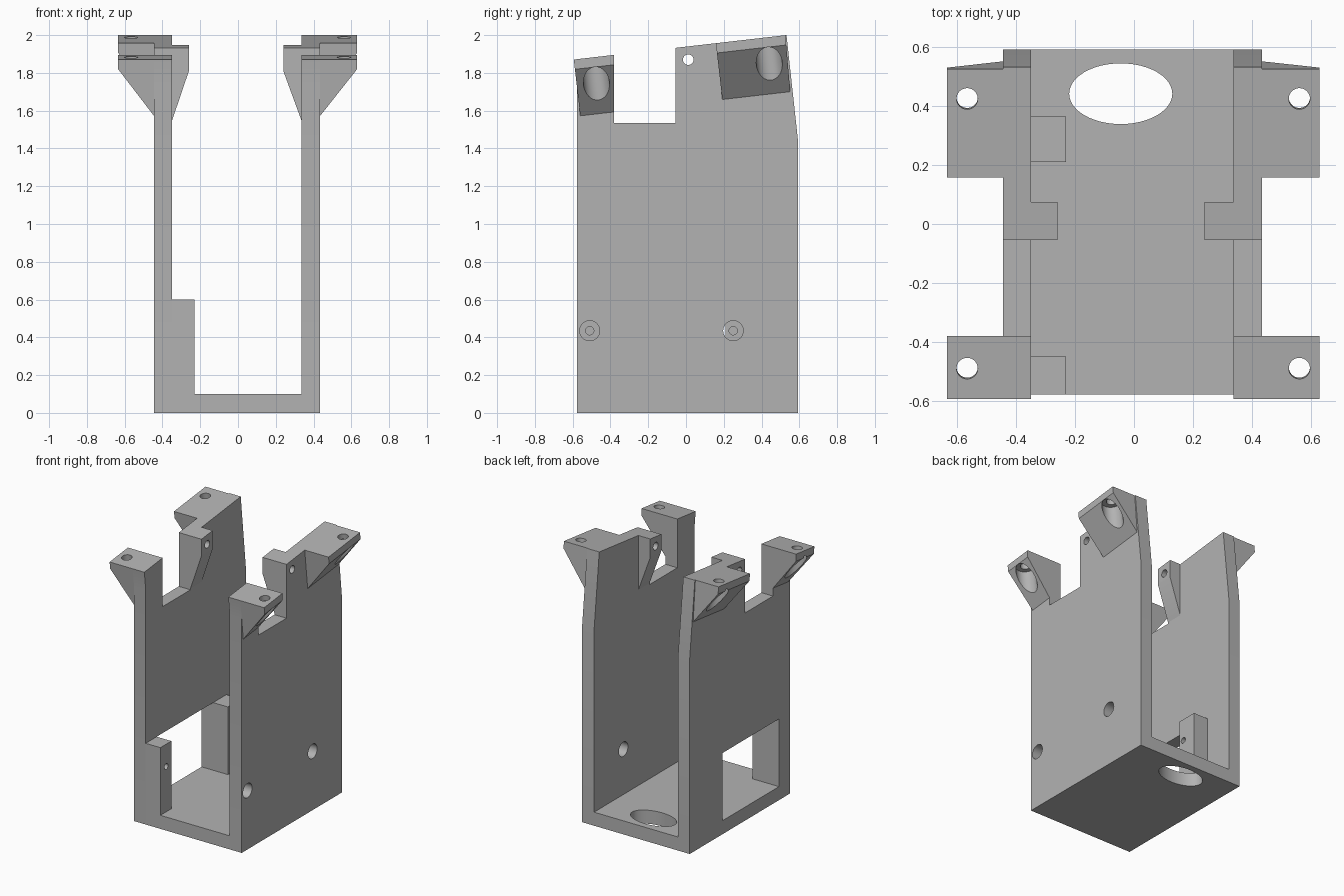
import bpy, bmesh, math
from mathutils import Vector, Matrix

if "Cube" in bpy.data.objects:
    bpy.data.objects.remove(bpy.data.objects["Cube"])

SLOPE = 0.115                      # lean of the upper mounting plane
TILT = math.atan(SLOPE)
DOWN = Vector((0, math.sin(TILT), -math.cos(TILT)))   # into the tilted plane

grey = bpy.data.materials.new("light grey")
grey.diffuse_color = (0.45, 0.45, 0.45, 1)
grey.use_nodes = True
grey.node_tree.nodes["Principled BSDF"].inputs["Base Color"].default_value = grey.diffuse_color


def top(y):
    """Height of the tilted plane."""
    return 1.939 + SLOPE * y


def loft(name, a, b):
    """Solid between two matching outlines."""
    bm = bmesh.new()
    va = [bm.verts.new(p) for p in a]
    vb = [bm.verts.new(p) for p in b]
    n = len(va)
    bm.faces.new(va)
    bm.faces.new(vb[::-1])
    for i in range(n):
        j = (i + 1) % n
        bm.faces.new((va[j], va[i], vb[i], vb[j]))
    bmesh.ops.recalc_face_normals(bm, faces=bm.faces)
    me = bpy.data.meshes.new(name)
    bm.to_mesh(me)
    bm.free()
    ob = bpy.data.objects.new(name, me)
    me.materials.append(grey)
    bpy.context.collection.objects.link(ob)
    return ob


def box(name, x0, x1, y0, y1, z0, z1):
    ring = [(x0, y0), (x1, y0), (x1, y1), (x0, y1)]
    return loft(name, [(x, y, z0) for x, y in ring], [(x, y, z1) for x, y in ring])


def rod(start, end, rx, ry=None):
    """Round cutter running from start to end."""
    start, end = Vector(start), Vector(end)
    q = (end - start).to_track_quat('Z', 'Y')
    ry = ry or rx
    ring = [q @ Vector((rx * math.cos(t), ry * math.sin(t), 0))
            for t in (2 * math.pi * i / 48 for i in range(48))]
    return loft("hole_cutter", [start + p for p in ring], [end + p for p in ring])


def cut(ob, *cutters):
    bpy.context.view_layer.objects.active = ob
    for c in cutters:
        c.hide_render = True
        m = ob.modifiers.new("hole", 'BOOLEAN')
        m.operation, m.solver, m.object = 'DIFFERENCE', 'EXACT', c
        bpy.ops.object.modifier_apply(modifier=m.name)
        bpy.data.objects.remove(c)


# Floor with an oval opening
floor = box("floor", -0.35, 0.337, -0.578, 0.592, 0, 0.1)
hole = rod((0, 0, -0.1), (0, 0, 0.2), 0.175, 0.103)
hole.data.transform(Matrix.Translation((-0.045, 0.442, 0)))
cut(floor, hole)

# Side walls with notched, tilted tops
profile = [(-0.578, 0), (0.592, 0), (0.592, 1.45), (0.532, top(0.532)),
           (-0.055, top(-0.055)), (-0.055, 1.535), (-0.38, 1.535),
           (-0.38, top(-0.38)), (-0.594, top(-0.594)), (-0.578, 1.732)]
SIDES = {"left": (-0.445, -0.35, -0.26, -0.634, -0.566),
         "right": (0.435, 0.337, 0.24, 0.63, 0.561)}

for side, (outer, inner, lug_x, tab_x, bolt_x) in SIDES.items():
    wall = loft(side + "_wall", [(outer, y, z) for y, z in profile],
                [(inner, y, z) for y, z in profile])
    if side == "right":
        # Access holes facing the standoff blocks
        cut(wall, *[rod((0.2, y, 0.435), (0.6, y, 0.435), 0.053) for y in (-0.51, 0.25)])
    else:
        # Rectangular window
        cut(wall, box("window_cutter", -0.6, -0.2, -0.45, 0.21, 0.1, 0.6))

    # Inward lug with a pivot hole running through the wall
    def lug_section(y):
        return [(inner, y, top(y)), (lug_x, y, top(y)), (lug_x, y, 1.81), (inner, y, 1.545)]
    lug = loft(side + "_lug", lug_section(-0.055), lug_section(0.075))
    for part in (wall, lug):
        cut(part, rod((-0.7, 0.012, 1.87), (0.7, 0.012, 1.87), 0.028))

    # Outward mounting tabs with gussets, bolt holes and counterbores
    for place, y0, y1, hole_y in (("front", -0.594, -0.38, -0.49),
                                  ("rear", 0.158, 0.526, 0.425)):
        def tab_section(y, lean):
            pts = []
            for x, d in ((outer, 0), (tab_x, 0), (tab_x, 0.052), (outer, 0.30)):
                yy = y + lean * d * math.sin(TILT)
                pts.append((x, yy, top(yy) - d / math.cos(TILT)))
            return pts
        tab = loft(f"{side}_{place}_tab", tab_section(y0, 1),
                   tab_section(y1, 0 if place == "front" else 0.75))
        p = Vector((bolt_x, hole_y, top(hole_y)))
        cut(tab, rod(p - DOWN * 0.1, p + DOWN * 0.4, 0.036),
            rod(p + DOWN * 0.04, p + DOWN * 0.4, 0.069))

# Standoff blocks with blind screw holes
for place, y0, y1, y in (("front", -0.578, -0.45, -0.51), ("rear", 0.21, 0.365, 0.25)):
    block = box(place + "_standoff", -0.35, -0.23, y0, y1, 0.1, 0.6)
    cut(block, rod((-0.33, y, 0.435), (-0.1, y, 0.435), 0.022))

# Smooth hole walls, crisp edges
for ob in bpy.context.scene.objects:
    ob.select_set(True)
bpy.ops.object.shade_smooth_by_angle(angle=math.radians(30))
